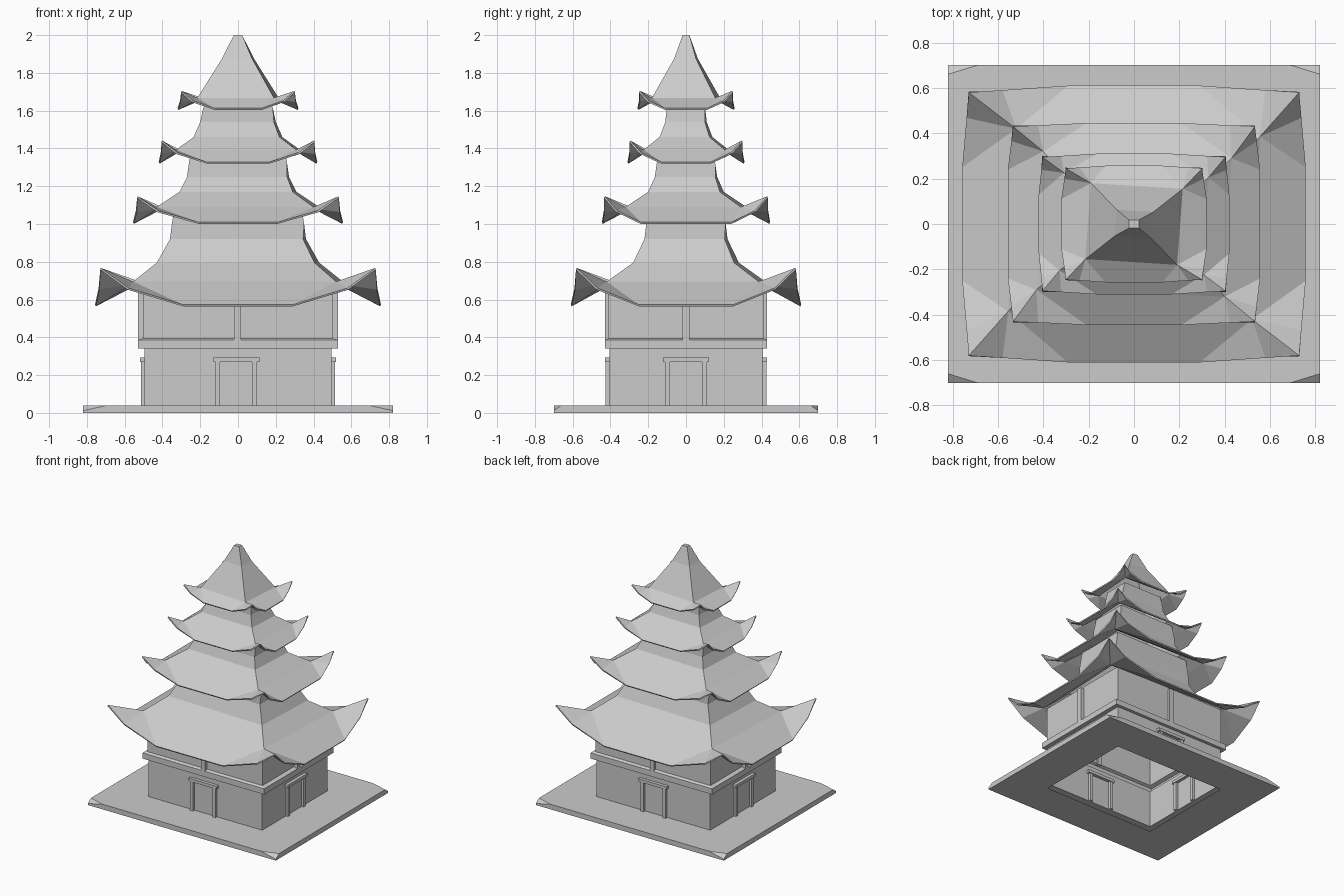
import bpy
import bmesh

cube = bpy.data.objects.get("Cube")
if cube:
    bpy.data.objects.remove(cube, do_unlink=True)

stone = bpy.data.materials.new("plain_grey")
stone.use_nodes = True
GREY = (0.6, 0.6, 0.6, 1)
stone.diffuse_color = GREY
stone.node_tree.nodes["Principled BSDF"].inputs["Base Color"].default_value = GREY

SIGNS = [(-1, -1), (1, -1), (1, 1), (-1, 1)]  # counter-clockwise corners


def finish(name, bm):
    mesh = bpy.data.meshes.new(name)
    bm.to_mesh(mesh)
    bm.free()
    mesh.materials.append(stone)
    obj = bpy.data.objects.new(name, mesh)
    bpy.context.collection.objects.link(obj)
    return obj


def rect(bm, x, y, z, twist=0):
    """Four corners; twist pulls the right-hand corner of every side inwards."""
    return [bm.verts.new((sx * (x - twist * (i % 2)), sy * (y - twist * (1 - i % 2)), z))
            for i, (sx, sy) in enumerate(SIGNS)]


def bridge(bm, low, high):
    n = len(low)
    for i in range(n):
        j = (i + 1) % n
        bm.faces.new((low[i], low[j], high[j], high[i]))


def loft(name, profile):
    """Rectangular rings (half x, half y, z, twist) joined from bottom to top."""
    bm = bmesh.new()
    rings = [rect(bm, *p) for p in profile]
    for low, high in zip(rings, rings[1:]):
        bridge(bm, low, high)
    return finish(name, bm)


def box(name, x0, x1, y0, y1, z0, z1):
    bm = bmesh.new()
    low, high = ([bm.verts.new((x, y, z)) for x, y in
                  ((x0, y0), (x1, y0), (x1, y1), (x0, y1))] for z in (z0, z1))
    bridge(bm, low, high)
    bm.faces.new(high)
    bm.faces.new(low[::-1])
    return finish(name, bm)


def roof(name, tip, mid, bulge, low_z, rings, cap=False):
    """Upturned eave: raised corner tips, low straight middles, hipped rings above."""
    bm = bmesh.new()
    tz = tip[2]
    tips = rect(bm, *tip)
    hips = [rect(bm, *r) for r in rings]
    inner = hips[0]
    for i in range(4):
        j = (i + 1) % 4
        a, b = tips[i].co, tips[j].co
        axis = i % 2                       # the side runs along x, then along y
        other = 1 - axis
        edge = bulge[other] * (1 if a[other] > 0 else -1)

        def eave_point(end, share):
            p = end.copy()
            half = mid[axis] if end[axis] > 0 else -mid[axis]
            p[axis] += (half - end[axis]) * share
            p[other] += (edge - end[other]) * share
            p.z += (low_z - tz) * (0.55 if share < 1 else 1)
            return bm.verts.new(p)

        k1, m1 = eave_point(a, 0.34), eave_point(a, 1)
        m2, k2 = eave_point(b, 1), eave_point(b, 0.34)
        for f in ((tips[i], k1, inner[i]), (k1, m1, inner[i]),
                  (m1, m2, inner[j], inner[i]),
                  (m2, k2, inner[j]), (k2, tips[j], inner[j])):
            bm.faces.new(f)
    for low, high in zip(hips, hips[1:]):
        bridge(bm, low, high)
    if cap:
        bm.faces.new(hips[-1])
    obj = finish(name, bm)
    shell = obj.modifiers.new("thickness", 'SOLIDIFY')
    shell.thickness = 0.01
    shell.offset = -1
    return obj


# Ground slab: open in the middle, with chipped corners
bm = bmesh.new()
X, Y, T = 0.82, 0.70, 0.04
hole_low, hole_top = rect(bm, 0.495, 0.405, 0), rect(bm, 0.495, 0.405, T)
foot, chip = rect(bm, X, Y, 0), rect(bm, X, Y, 0.012)
along_x, along_y = rect(bm, X - 0.13, Y, T), rect(bm, X, Y - 0.04, T)
bridge(bm, hole_low, foot)
for i in range(4):
    j = (i + 1) % 4
    # each side runs along x, then along y
    edge = along_y if i % 2 else along_x
    start = along_x if i % 2 else along_y
    bm.faces.new((foot[i], foot[j], chip[j], edge[j], edge[i], chip[i]))
    bm.faces.new((edge[i], edge[j], hole_top[j], hole_top[i]))
    bm.faces.new((chip[i], edge[i], start[i]))
    bm.faces.new((start[i], edge[i], hole_top[i]))
bmesh.ops.recalc_face_normals(bm, faces=bm.faces)
finish("ground_slab", bm)

# Ground-floor walls with the ledge that carries the upper floor
loft("lower_walls", [(0.495, 0.405, T), (0.495, 0.405, 0.34), (0.53, 0.43, 0.34),
                     (0.53, 0.43, 0.385), (0.5, 0.41, 0.395), (0.5, 0.41, 0.68)])

# Door frames and upper mid posts on all four sides
for label, s in (("front", -1), ("back", 1)):
    y0, y1 = sorted((s * 0.385, s * 0.425))
    for side in (-1, 1):
        x = side * 0.097 - 0.01
        box(label + "_door_post", x - 0.013, x + 0.013, y0, y1, T, 0.27)
    y0, y1 = sorted((s * 0.38, s * 0.43))
    box(label + "_door_lintel", -0.13, 0.115, y0, y1, 0.27, 0.293)
    y0, y1 = sorted((s * 0.4, s * 0.43))
    box(label + "_upper_post", -0.02, 0.015, y0, y1, 0.385, 0.665)
for label, s in (("right", -1), ("left", 1)):
    x0, x1 = sorted((s * 0.475, s * 0.513))
    for side in (-1, 1):
        y = side * 0.097
        box(label + "_door_post", x0, x1, y - 0.013, y + 0.013, T, 0.27)
    x0, x1 = sorted((s * 0.47, s * 0.52))
    box(label + "_door_lintel", x0, x1, -0.123, 0.123, 0.27, 0.293)
    x0, x1 = sorted((s * 0.49, s * 0.53))
    box(label + "_upper_post", x0, x1, -0.018, 0.018, 0.385, 0.665)

# Four stacked roofs, the last one rising into the spire
first_top = (0.43, 0.28, 0.795, 0.025)
second_top = (0.31, 0.2, 1.17, 0.02)
third_top = (0.235, 0.14, 1.46, 0.015)
roof("first_roof", (0.728, 0.58, 0.768), (0.29, 0.25), (0.757, 0.61), 0.573,
     [(0.555, 0.42, 0.695, 0.035), first_top])
roof("second_roof", (0.533, 0.43, 1.147), (0.21, 0.24), (0.556, 0.445), 1.01,
     [(0.43, 0.32, 1.09, 0.03), second_top])
roof("third_roof", (0.403, 0.295, 1.442), (0.165, 0.13), (0.42, 0.31), 1.328,
     [(0.328, 0.225, 1.393, 0.02), third_top])
roof("spire_roof", (0.3, 0.245, 1.705), (0.125, 0.11), (0.32, 0.257), 1.613,
     [(0.215, 0.18, 1.668, 0.025), (0.085, 0.063, 1.875, 0.01), (0.022, 0.018, 2.0)], cap=True)

# Tapering storeys between the roofs
loft("second_storey", [first_top, (0.36, 0.22, 0.92, 0.015), (0.35, 0.21, 1.0), (0.33, 0.205, 1.13)])
loft("third_storey", [second_top, (0.27, 0.165, 1.25, 0.01), (0.26, 0.155, 1.32), (0.245, 0.145, 1.42)])
loft("fourth_storey", [third_top, (0.2, 0.11, 1.54, 0.01), (0.185, 0.102, 1.61), (0.17, 0.1, 1.66)])
